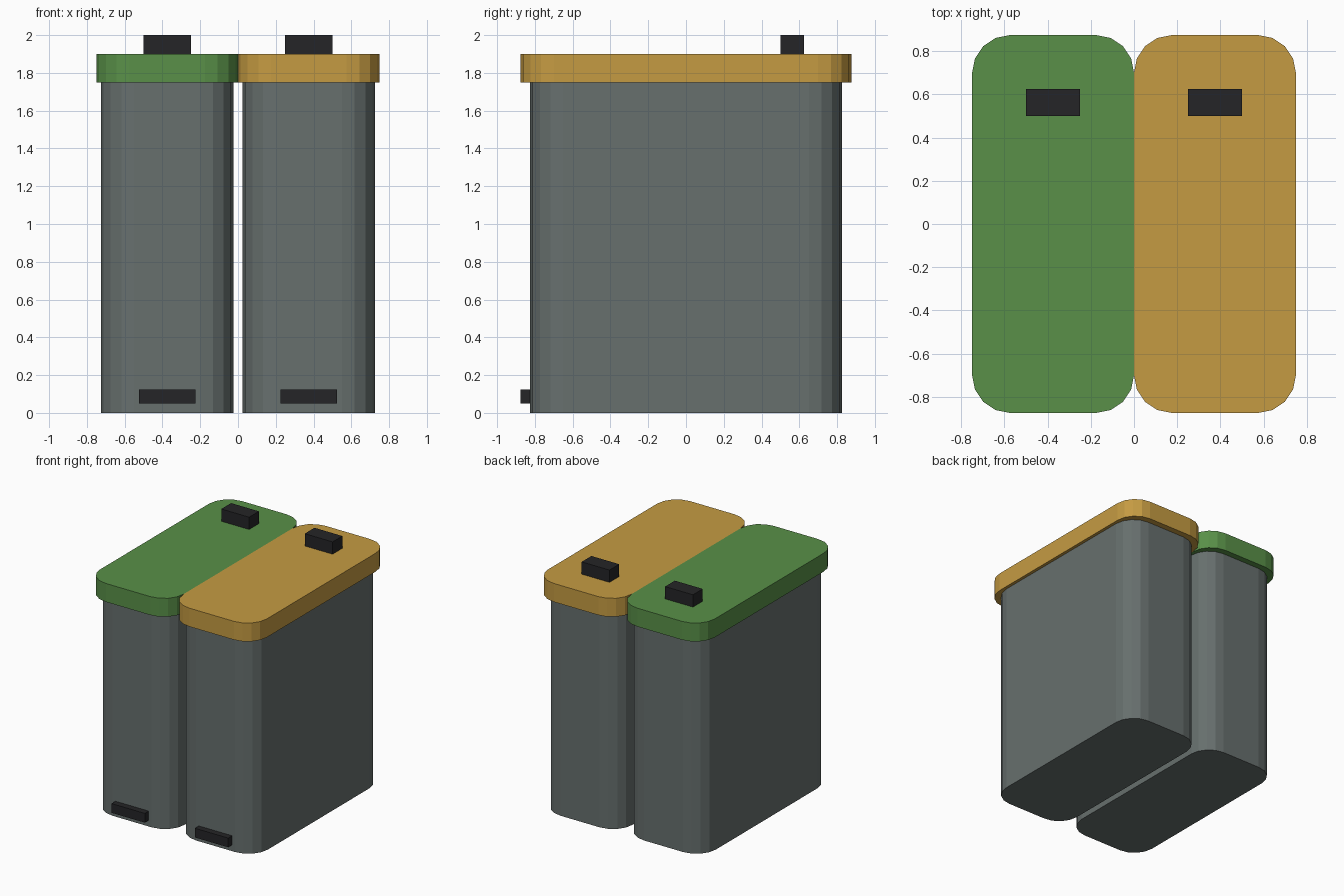
import bpy, bmesh
from math import cos, sin, pi

if "Cube" in bpy.data.objects:
    bpy.data.objects.remove(bpy.data.objects["Cube"])


def material(name, rgb):
    m = bpy.data.materials.new(name)
    m.diffuse_color = (*rgb, 1)
    m.use_nodes = True
    m.node_tree.nodes["Principled BSDF"].inputs["Base Color"].default_value = m.diffuse_color
    return m


def rounded_prism(name, x, y, z, radius, mat, segments=4):
    """Box between the given ranges, vertical corners rounded when radius > 0."""
    outline = []
    for i, (cx, cy) in enumerate([(x[1], y[1]), (x[0], y[1]), (x[0], y[0]), (x[1], y[0])]):
        sx, sy = (1 if cx == x[1] else -1), (1 if cy == y[1] else -1)
        if radius == 0:
            outline.append((cx, cy))
            continue
        for k in range(segments + 1):
            a = (i + k / segments) * pi / 2
            outline.append((cx - sx * radius + radius * cos(a),
                            cy - sy * radius + radius * sin(a)))
    bm = bmesh.new()
    bottom = bm.faces.new([bm.verts.new((px, py, z[0])) for px, py in outline])
    top = bmesh.ops.extrude_face_region(bm, geom=[bottom], use_keep_orig=True)
    bmesh.ops.translate(bm, vec=(0, 0, z[1] - z[0]),
                        verts=[v for v in top["geom"] if isinstance(v, bmesh.types.BMVert)])
    bmesh.ops.recalc_face_normals(bm, faces=bm.faces)
    mesh = bpy.data.meshes.new(name)
    bm.to_mesh(mesh)
    bm.free()
    mesh.materials.append(mat)
    obj = bpy.data.objects.new(name, mesh)
    bpy.context.collection.objects.link(obj)
    return obj


grey = material("bin_grey", (0.135, 0.16, 0.155))
black = material("black_plastic", (0.018, 0.018, 0.02))
green = material("lid_green", (0.10, 0.28, 0.065))
amber = material("lid_amber", (0.56, 0.33, 0.055))

# Two matching bins side by side, differing only in lid colour
for side, cx, lid_mat in (("left", -0.375, green), ("right", 0.375, amber)):
    def span(half):
        return (cx - half, cx + half)
    # Body
    rounded_prism(side + "_body", span(0.35), (-0.825, 0.825), (0, 1.75), 0.175, grey)
    # Overhanging lid
    rounded_prism(side + "_lid", span(0.375), (-0.875, 0.875), (1.75, 1.9), 0.175, lid_mat)
    # Block on the lid and foot pedal at the front
    rounded_prism(side + "_lid_handle", span(0.125), (0.5, 0.625), (1.9, 2.0), 0, black)
    rounded_prism(side + "_pedal", span(0.15), (-0.875, -0.825), (0.05, 0.125), 0, black)
